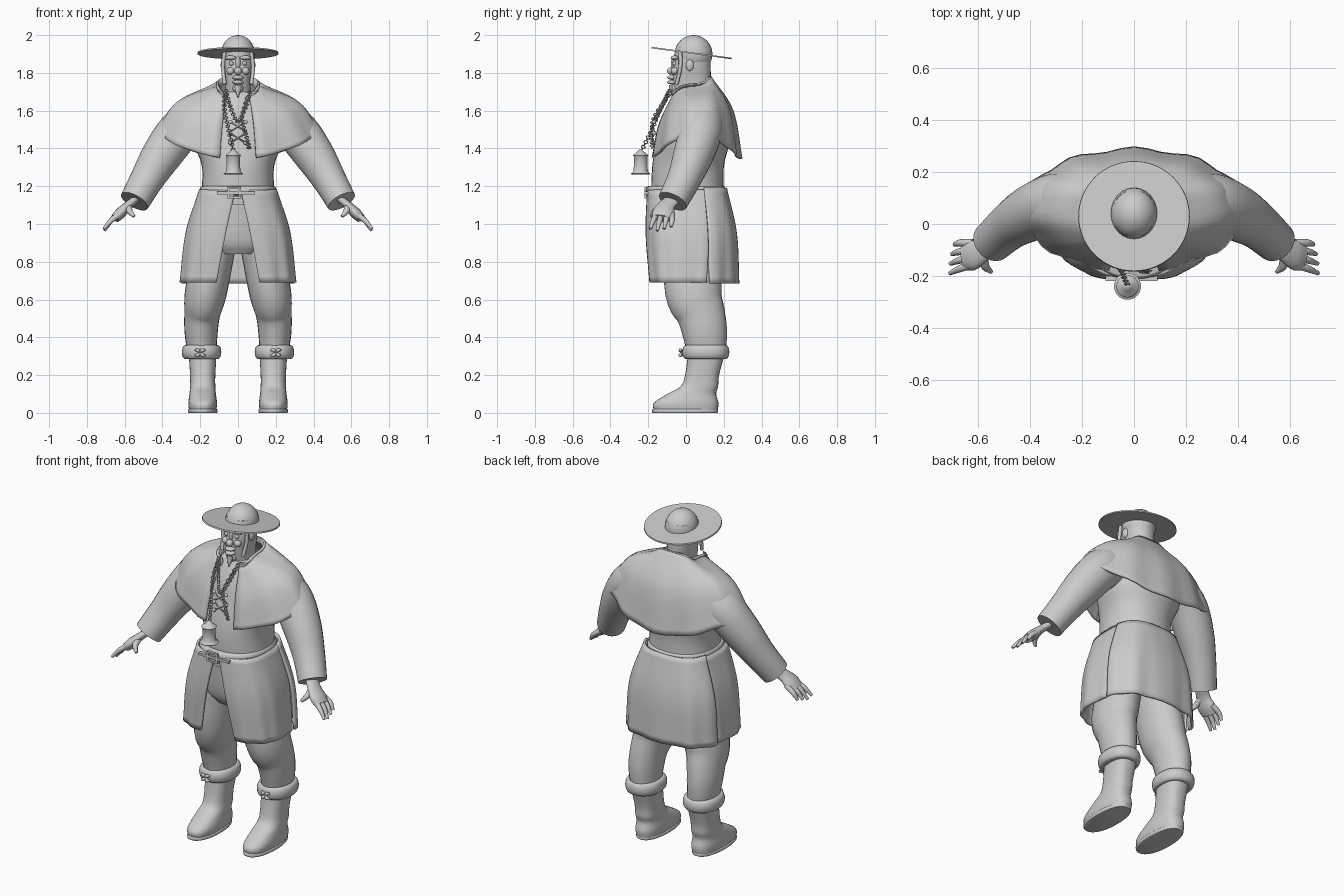
import bpy, bmesh, math
from mathutils import Vector, Matrix
from math import sin, cos, pi, tau

if "Cube" in bpy.data.objects:
    bpy.data.objects.remove(bpy.data.objects["Cube"])

clay = bpy.data.materials.new("light grey clay")
clay.use_nodes = True
clay.diffuse_color = (.6, .6, .6, 1)
clay.node_tree.nodes["Principled BSDF"].inputs["Base Color"].default_value = clay.diffuse_color


def spline(points, steps):
    """Smooth curve through points of any dimension."""
    pts = [Vector(p) for p in points]
    pts = [2 * pts[0] - pts[1]] + pts + [2 * pts[-1] - pts[-2]]
    out = []
    for before, start, end, after in zip(pts, pts[1:], pts[2:], pts[3:]):
        tangent_in, tangent_out = (end - before) / 2, (after - start) / 2
        for k in range(steps):
            t = k / steps
            blend = t * t * (3 - 2 * t)
            out.append(start.lerp(end, blend) + tangent_in * t * (1 - t) ** 2
                       - tangent_out * t * t * (1 - t))
    return out + [pts[-2]]


def oval(angle, rx, ry, y, z, power=1.0):
    """Point on a level oval; a small power makes it boxier."""
    c, s = cos(angle), sin(angle)
    return Vector((rx * math.copysign(abs(c) ** power, c),
                   y + ry * math.copysign(abs(s) ** power, s), z))


def finish(name, bm, mirror=False, thick=0.0, sharp=50):
    bmesh.ops.recalc_face_normals(bm, faces=bm.faces)
    mesh = bpy.data.meshes.new(name)
    bm.to_mesh(mesh)
    bm.free()
    part = bpy.data.objects.new(name, mesh)
    bpy.context.collection.objects.link(part)
    mesh.materials.append(clay)
    bpy.ops.object.select_all(action="DESELECT")
    part.select_set(True)
    bpy.context.view_layer.objects.active = part
    bpy.ops.object.shade_smooth_by_angle(angle=math.radians(sharp))
    if thick:
        solid = part.modifiers.new("thickness", "SOLIDIFY")
        solid.thickness, solid.offset = thick, 0
    if mirror:
        part.modifiers.new("mirror", "MIRROR")


def skin(bm, rings, closed=True, caps=True):
    """Join rows of points with quads."""
    rows = [[bm.verts.new(p) for p in ring] for ring in rings]
    count = len(rows[0])
    for low, high in zip(rows, rows[1:]):
        for i in range(count if closed else count - 1):
            j = (i + 1) % count
            bm.faces.new((low[i], low[j], high[j], high[i]))
    if closed and caps:
        bm.faces.new(rows[0][::-1])
        bm.faces.new(rows[-1])


def loft(name, sections, x=0.0, power=.9, mirror=False, steps=4):
    """Stacked ovals, each given by centre y, height and two radii."""
    bm = bmesh.new()
    skin(bm, [[oval(tau * k / 32, rx, ry, y, z, power) + Vector((x, 0, 0)) for k in range(32)]
              for y, z, rx, ry in spline(sections, steps)])
    finish(name, bm, mirror)


def band(name, y, z, rx, ry, half, x=0.0, mirror=False):
    """Rounded roll around an oval."""
    turns = [pi * k / 8 for k in range(-4, 5)]
    loft(name, [(y, z + half * sin(t), rx + half * cos(t) / 2, ry + half * cos(t) / 2)
                for t in turns], x, mirror=mirror, steps=1)


def tubes(name, paths, mirror=False, sides=12, flat=1.0):
    """Round tubes through points whose fourth value is the radius."""
    bm = bmesh.new()
    for path in paths:
        pts = spline(path, 5)
        rings = []
        for i, p in enumerate(pts):
            along = (pts[min(i + 1, len(pts) - 1)] - pts[max(i - 1, 0)]).xyz.normalized()
            across = along.cross(Vector((0, 1, .01))).normalized()
            deep = along.cross(across)
            angles = [tau * k / sides for k in range(sides)]
            rings.append([p.xyz + p.w * (flat * across * cos(a) + deep * sin(a)) for a in angles])
        skin(bm, rings)
    finish(name, bm, mirror)


def cloth(name, first, last, rule, mirror=False, folds=0.0):
    """Sheet swept round the body; the rule gives top, middle and hem points."""
    columns = []
    for k in range(49):
        angle = first + (last - first) * k / 48
        column = spline(rule(angle), 8)
        for i, p in enumerate(column):
            p += oval(angle, folds, folds, 0, 0) * cos(11 * (angle - pi / 2)) * i / len(column)
        columns.append(column)
    bm = bmesh.new()
    skin(bm, columns, closed=False)
    finish(name, bm, mirror, thick=.014)


def blobs(name, items, mirror=False, scale=(1, 1, 1)):
    """Scaled balls given by centre and radius."""
    bm = bmesh.new()
    for x, y, z, radius in items:
        place = Matrix.Translation((x, y, z)) @ Matrix.Diagonal((*scale, 1))
        bmesh.ops.create_uvsphere(bm, u_segments=24, v_segments=16, radius=radius, matrix=place)
    finish(name, bm, mirror)


def chain(name, path):
    """Alternating oval links along a path."""
    bm = bmesh.new()
    pts = spline(path, 9)
    for i, (a, b) in enumerate(zip(pts, pts[1:])):
        along = (b - a).normalized()
        side = along.cross(Vector((0, 1, 0))).normalized()
        if i % 2:
            side = along.cross(side)
        up = along.cross(side)
        rings = []
        for k in range(11):
            turn = tau * k / 10
            ray = (b - a) * .6 * cos(turn) + side * .01 * sin(turn)
            wire = [ray.normalized() * cos(q) + up * sin(q) for q in (0, pi / 2, pi, -pi / 2)]
            rings.append([(a + b) / 2 + ray + .003 * w for w in wire])
        skin(bm, rings, caps=False)
    finish(name, bm)


# Head and face
loft("head", [(.03, 1.64, .07, .08), (.03, 1.76, .07, .1), (.03, 1.84, .08, .1), (.04, 1.94, .08, .09)])
blobs("nose", [(0, -.08, 1.81, .02)])
blobs("nose_bridge", [(0, -.06, 1.85, .02)], scale=(.7, 1, 2))
blobs("lips", [(0, -.07, z, .03) for z in (1.75, 1.775)], scale=(1, 1, .4))
blobs("chin", [(0, -.05, 1.72, .03)])
blobs("cheeks", [(.04, -.06, 1.81, .02)], True)
blobs("brows", [(.04, -.06, 1.88, .03)], True, scale=(1, .7, .4))
blobs("eyes", [(.035, -.06, 1.85, .012)], True)
blobs("ears", [(.08, .02, 1.84, .03)], True, scale=(.4, .7, 1))
tubes("goatee", [[(0, -.07, 1.73, .02), (0, -.09, 1.67, .003)]])
tubes("hair_straps", [[(.07, -.03, 1.91, .01), (.08, -.03, 1.83, .01), (.07, -.05, 1.74, .01)]], True)

# Wide hat with a tilted brim
blobs("hat_crown", [(0, .04, 1.9, .1)], scale=(.9, 1, 1))
bm = bmesh.new()
tilt = Matrix.Translation((0, .03, 1.905)) @ Matrix.Rotation(-.135, 4, "X")
bmesh.ops.create_cone(bm, cap_ends=True, segments=64, radius1=.215, radius2=.213, depth=.008, matrix=tilt)
finish("hat_brim", bm)

# Body, belt and buckle
loft("torso", [(.01, 1.1, .2, .19), (.01, 1.3, .19, .19), (.04, 1.45, .24, .19),
               (.04, 1.6, .21, .15), (.03, 1.7, .09, .09)])
band("belt", 0, 1.175, .19, .2, .025)
bm = bmesh.new()
bars = [((x, 1.165), (.012, .06)) for x in (-.05, .01)]
bars += [((-.02, z), (.07, .01)) for z in (1.14, 1.19)] + [((-.01, 1.165), (.2, .015))]
for (x, z), (width, height) in bars:
    bmesh.ops.create_cube(bm, size=1, matrix=Matrix.Translation((x, -.21, z))
                          @ Matrix.Diagonal((width, .02, height, 1)))
finish("buckle", bm)

# Short cape and standing collar, open at the front
gap = -1.35
cloth("cape", gap, pi - gap, lambda a: (
    oval(a, .11, .1, .03, 1.725 + .05 * sin(a), .4),
    oval(a, .32, .19, .05, 1.64 + .04 * sin(a) - .08 * sin(a) ** 2, .9),
    oval(a, .43, .23, .055, 1.475 - .13 * sin(a) ** 2)), folds=.008)
cloth("collar", gap, pi - gap, lambda a: (
    oval(a, .1, .1, .03, 1.7 + .05 * sin(a), .4),
    oval(a, .1, .1, .03, 1.72 + .05 * sin(a), .4),
    oval(a, .11, .1, .03, 1.74 + .04 * sin(a), .4)))

# Sleeves and hands
tubes("sleeves", [[(.17, .08, 1.58, .11), (.3, .08, 1.5, .115), (.4, .04, 1.37, .107),
                   (.48, -.01, 1.24, .09), (.548, -.07, 1.12, .08)]], True, 24)
tubes("palms", [[(.53, -.06, 1.14, .04), (.58, -.1, 1.1, .045), (.62, -.12, 1.06, .058),
                 (.65, -.13, 1.03, .05)]], True, 16, .5)
fingers = [[(.62, -.155 + .027 * k, 1.055, .016), (.67, -.172 + .033 * k, 1.02, .014),
            (.71 - .002 * k * k, -.19 + .037 * k, .965 + .01 * abs(k - 1), .008)] for k in range(4)]
thumb = [(.58, -.11, 1.1, .02), (.575, -.16, 1.07, .017), (.55, -.185, 1.04, .008)]
tubes("fingers", fingers + [thumb], True)

# Coat skirt: two front flaps and a back panel
cloth("skirt_front", -1.55, .5, lambda a: (
    oval(a, .2, .2, 0, 1.18, .7), oval(a * .93, .27, .21, 0, .95, .7),
    oval(a * .85, .3, .195, 0, .69, .7)), mirror=True, folds=.004)
cloth("skirt_back", .3, pi - .3, lambda a: (
    oval(a, .2, .2, .01, 1.19, .7), oval(a, .28, .25, .01, .95, .7),
    oval(a, .3, .26, .01, .685, .7)), folds=.006)

# Trousers
loft("hips", [(.02, .84, .14, .13), (.02, .92, .2, .17), (.01, 1.16, .18, .18)])
tubes("trousers", [[(.19, .11, .3, .1), (.195, .1, .42, .118), (.19, .08, .52, .128),
                    (.17, .04, .64, .15), (.12, .03, .9, .15)]], True, 24, .74)

# Boots with rolled cuffs and small bows
loft("boots", [(0, 0, .07, .165), (0, .05, .076, .172), (.03, .1, .07, .13),
               (.07, .14, .067, .1), (.085, .2, .067, .09), (.11, .32, .074, .098)], .187, .8, True)
band("boot_soles", -.005, .01, .074, .17, .01, .187, True)
band("boot_cuffs", .105, .322, .086, .106, .037, .193, True)
tubes("cuff_bows", [[(.2, -.02, .32, .006), (.2 + dx, -.03, .32 + dz, .01), (.2 + 2 * dx, -.02, .32 + dz, .005)]
                    for dx in (-.013, .013) for dz in (-.015, .012)], True, 8)

# Chest lacing, chains and hanging lantern
tubes("lacing", [[(-.04 * s, -.165, z, .004), (0, -.18, z + .025, .004), (.04 * s, -.165, z + .05, .004)]
                 for z in (1.43, 1.49) for s in (-1, 1)], sides=8)
blobs("lace_knobs", [(.04, -.17, z, .011) for z in (1.43, 1.48, 1.54)], True)
chain("neck_chain", [(-.065, -.085, 1.71), (-.04, -.13, 1.62), (0, -.17, 1.54),
                     (.04, -.13, 1.62), (.065, -.085, 1.71)])
chain("lantern_chain", [(-.07, -.085, 1.7), (-.07, -.14, 1.6), (-.05, -.18, 1.5), (-.025, -.235, 1.39)])
chain("pendant_chain", [(.05, -.1, 1.67), (.02, -.17, 1.56), (.04, -.18, 1.48), (.06, -.18, 1.4)])
loft("lantern", [(-.24, z, r, r) for z, r in ((1.262, .045), (1.268, .052), (1.28, .038), (1.355, .036),
                                              (1.362, .043), (1.372, .03), (1.395, .006))], -.025, 1, steps=2)
